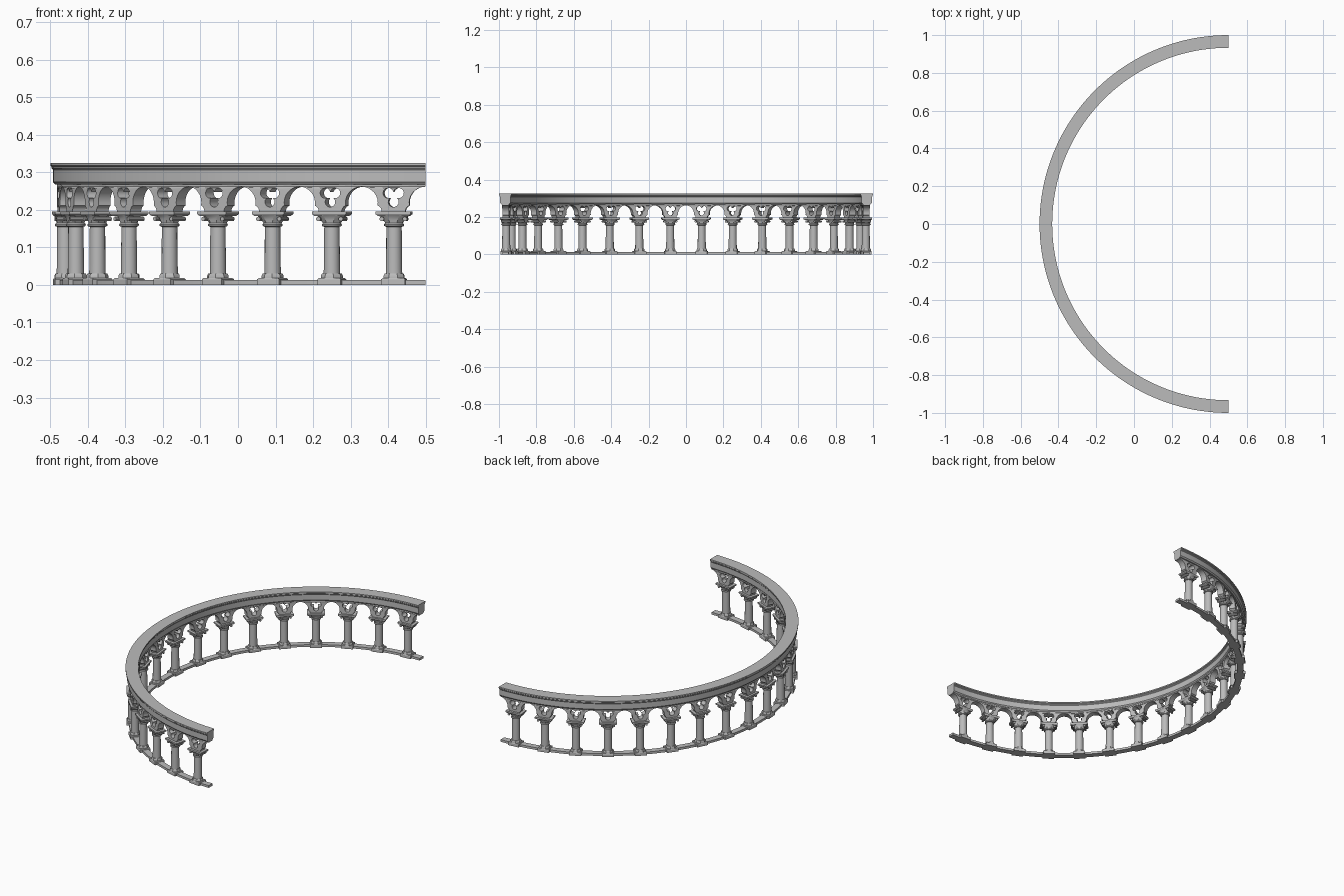
import bpy, bmesh, math
from mathutils import Matrix

if "Cube" in bpy.data.objects:
    bpy.data.objects.remove(bpy.data.objects["Cube"])

R = 0.965                      # centre line radius
BAYS = 18
STEP = math.pi / BAYS
P = R * STEP                   # bay width along the centre line
CX = 0.5                       # arc centre

stone = bpy.data.materials.new("grey stone")
stone.diffuse_color = (0.5, 0.5, 0.5, 1)
stone.use_nodes = True
stone.node_tree.nodes["Principled BSDF"].inputs["Base Color"].default_value = stone.diffuse_color


def add(name, mesh):
    ob = bpy.data.objects.new(name, mesh)
    bpy.context.collection.objects.link(ob)
    return ob


def finish(name, bm):
    bmesh.ops.recalc_face_normals(bm, faces=bm.faces)
    me = bpy.data.meshes.new(name)
    bm.to_mesh(me)
    bm.free()
    me.materials.append(stone)
    return me


def sweep(name, profile, segs=108):
    """Sweep an (r, z) profile along the half circle."""
    bm = bmesh.new()
    rings = []
    for i in range(segs + 1):
        a = -math.pi / 2 + math.pi * i / segs
        rings.append([bm.verts.new((CX - r * math.cos(a), r * math.sin(a), z))
                      for r, z in profile])
    n = len(profile)
    for a, b in zip(rings, rings[1:]):
        for k in range(n):
            bm.faces.new((a[k], a[(k + 1) % n], b[(k + 1) % n], b[k]))
    bm.faces.new(rings[0])
    bm.faces.new(rings[-1][::-1])
    return add(name, finish(name, bm))


def loft(bm, levels, sides, turn=0.0):
    """Stack rings of (half width, half depth, z) and cap both ends."""
    k = 1 / math.cos(math.pi / sides) if sides <= 8 else 1
    rings = []
    for w, d, z in levels:
        rings.append([bm.verts.new((
            w * k * math.cos(turn + 2 * math.pi * i / sides),
            d * k * math.sin(turn + 2 * math.pi * i / sides), z))
            for i in range(sides)])
    for a, b in zip(rings, rings[1:]):
        for i in range(sides):
            j = (i + 1) % sides
            bm.faces.new((a[i], a[j], b[j], b[i]))
    bm.faces.new(rings[0][::-1])
    bm.faces.new(rings[-1])


# Floor rail and entablature
sweep("floor_rail", [(0.948, 0), (0.982, 0), (0.982, 0.013), (0.948, 0.013)])
half = [(0.021, 0.268), (0.027, 0.275), (0.027, 0.307), (0.030, 0.311),
        (0.030, 0.315), (0.0335, 0.318), (0.0335, 0.325)]
mid = 0.9665
sweep("entablature", [(mid + w, z) for w, z in half]
      + [(mid - w, z) for w, z in reversed(half)])

# Column: plinth, base, shaft, flared capital, abacus and scrolls
bm = bmesh.new()
loft(bm, [(0.032, 0.029, 0), (0.032, 0.029, 0.015), (0.029, 0.027, 0.018)],
     4, math.pi / 4)
loft(bm, [(0.027, 0.027, 0.017), (0.027, 0.027, 0.025), (0.024, 0.024, 0.031)],
     8, math.pi / 8)
loft(bm, [(r, r, z) for r, z in [(0.022, 0.03), (0.0205, 0.155), (0.026, 0.157),
                                 (0.027, 0.161), (0.024, 0.165)]], 16)
loft(bm, [(0.022, 0.021, 0.164), (0.027, 0.023, 0.172), (0.036, 0.026, 0.182),
          (0.042, 0.029, 0.187)], 8, math.pi / 8)
loft(bm, [(0.041, 0.027, 0.184), (0.047, 0.030, 0.189), (0.047, 0.030, 0.196)],
     4, math.pi / 4)
for s in (-1, 1):
    bmesh.ops.create_cone(
        bm, cap_ends=True, segments=10, radius1=0.006, radius2=0.006, depth=0.05,
        matrix=Matrix.Translation((s * 0.031, 0, 0.176))
        @ Matrix.Rotation(math.pi / 2, 4, 'X'))
column = finish("column", bm)

# Outline of one bay of tracery, from arch crown to arch crown
LOBE, LZ = 0.043, 0.219
right = []
for i in range(9):             # main arch, crown down to cusp
    a = math.radians(90 + 100 * i / 8)
    right.append((P / 2 + LOBE * math.cos(a), LZ + LOBE * math.sin(a)))
right += [(0.037, 0.209), (0.033, 0.204), (0.031, 0.198), (0.031, 0.192)]
left = [(-s, z) for s, z in reversed(right)]
top = [(-P / 2 + P * i / 6, 0.276) for i in range(7)]
outline = right + left + top[:-1] + [top[-1]]

# Trefoil opening: three merged lobes
c, rho = 0.0155, 0.0138
trefoil = []
for i in range(36):
    t = 2 * math.pi * i / 36
    phi = (t + math.pi / 3) % (2 * math.pi / 3) - math.pi / 3
    d = c * math.cos(phi) + math.sqrt(max(rho ** 2 - (c * math.sin(phi)) ** 2, 0))
    trefoil.append((d * math.sin(t), 0.237 - d * math.cos(t)))

curve = bpy.data.curves.new("tracery_profile", 'CURVE')
curve.dimensions = '2D'
curve.fill_mode = 'BOTH'
curve.extrude = 0.018
for pts in (outline, trefoil):
    sp = curve.splines.new('POLY')
    sp.points.add(len(pts) - 1)
    for p, (s, z) in zip(sp.points, pts):
        p.co = (s, z, 0, 1)
    sp.use_cyclic_u = True
tmp = add("tracery_profile", curve)
deps = bpy.context.evaluated_depsgraph_get()
flat = bpy.data.meshes.new_from_object(tmp.evaluated_get(deps))
bpy.data.objects.remove(tmp)

# Bend the flat bay onto the arc; local y points outward
bm = bmesh.new()
bm.from_mesh(flat)
bmesh.ops.remove_doubles(bm, verts=bm.verts, dist=1e-5)
for v in bm.verts:
    s, z, d = v.co
    a, r = s / R, R + d
    v.co = (r * math.sin(a), r * math.cos(a) - R, z)
tracery = finish("tracery", bm)
tracery.materials.clear()
tracery.materials.append(stone)

# Repeat columns and tracery around the half circle
for i in range(BAYS):
    a = -math.pi / 2 + STEP * (i + 0.5)
    for name, me in (("column", column), ("tracery", tracery)):
        ob = add(f"{name}_{i + 1}", me)
        ob.location = (CX - R * math.cos(a), R * math.sin(a), 0)
        ob.rotation_euler.z = math.pi / 2 - a

bpy.ops.object.select_all(action='DESELECT')
for ob in bpy.context.scene.objects:
    ob.select_set(True)
    bpy.context.view_layer.objects.active = ob
bpy.ops.object.shade_smooth_by_angle(angle=math.radians(30))
